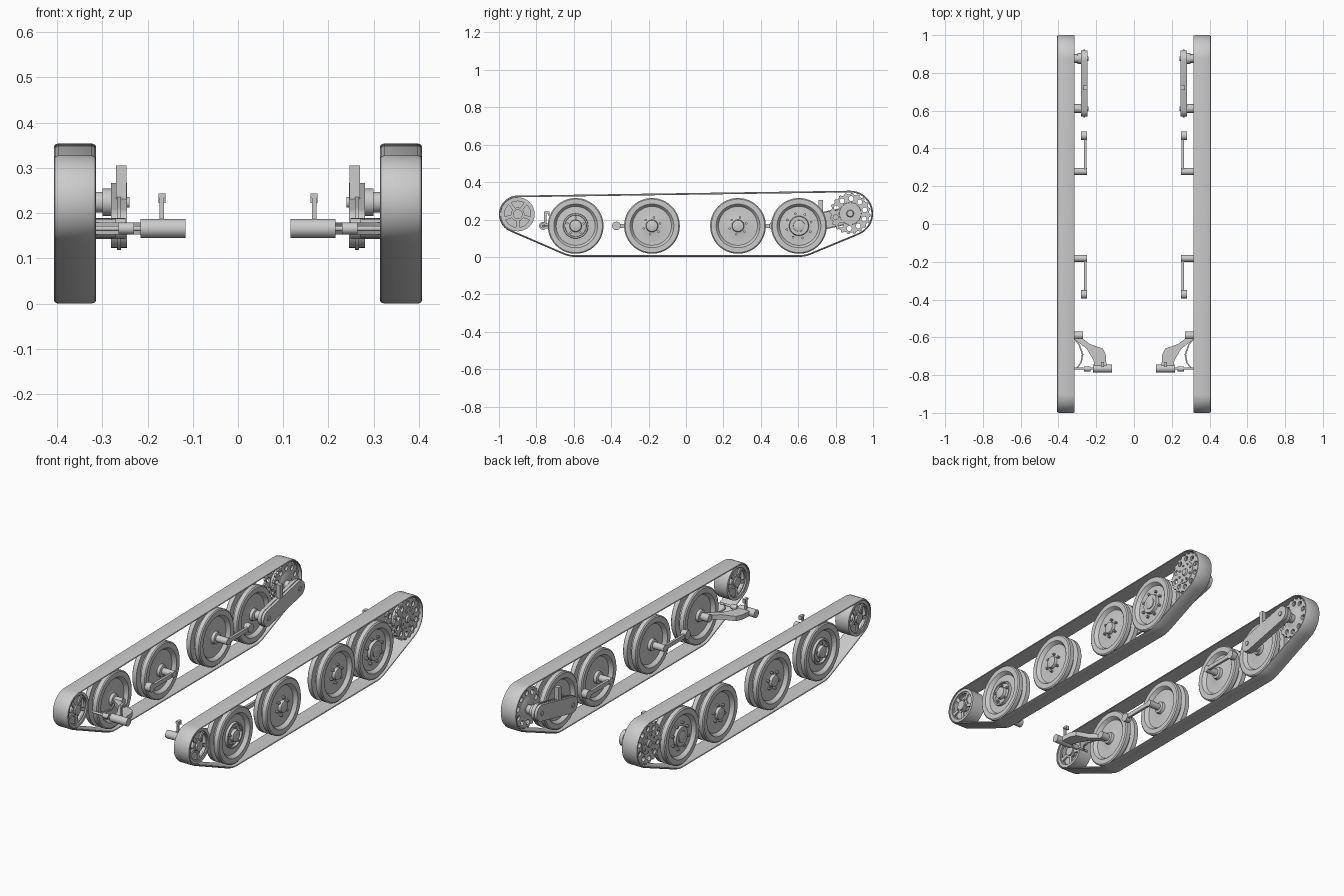
import bpy, bmesh
from math import pi, sin, cos, acos, atan2, hypot, radians
from mathutils import Matrix, Vector

cube = bpy.data.objects.get("Cube")
if cube:
    bpy.data.objects.remove(cube)

GREY = (0.6, 0.6, 0.6, 1)
metal = bpy.data.materials.new("plain grey metal")
metal.use_nodes = True
metal.diffuse_color = GREY
metal.node_tree.nodes["Principled BSDF"].inputs["Base Color"].default_value = GREY


def part(name, bm):
    """Turn a bmesh into a mirrored, smooth-shaded part."""
    bmesh.ops.remove_doubles(bm, verts=bm.verts, dist=0.00005)
    bmesh.ops.recalc_face_normals(bm, faces=bm.faces)
    mesh = bpy.data.meshes.new(name)
    bm.to_mesh(mesh)
    bm.free()
    mesh.materials.append(metal)
    ob = bpy.data.objects.new(name, mesh)
    bpy.context.collection.objects.link(ob)
    bpy.ops.object.select_all(action='DESELECT')
    ob.select_set(True)
    bpy.context.view_layer.objects.active = ob
    bpy.ops.object.shade_smooth_by_angle(angle=radians(32))
    ob.modifiers.new("other_side", 'MIRROR').use_mirror_merge = False
    return ob


def bridge(bm, rings, closed):
    """Skin a list of equally long closed rings."""
    rings = [[bm.verts.new(p) for p in ring] for ring in rings]
    for i in range(len(rings) if closed else len(rings) - 1):
        a, b = rings[i], rings[(i + 1) % len(rings)]
        for j in range(len(a)):
            k = (j + 1) % len(a)
            bm.faces.new((a[j], a[k], b[k], b[j]))


def lathe(bm, profile, y, z, sides=40):
    """Revolve (x, radius) points about an axis along x."""
    bridge(bm, [[(x, y + r * cos(2 * pi * i / sides), z + r * sin(2 * pi * i / sides))
                 for i in range(sides)] for x, r in profile], False)


def rod(bm, x0, x1, r, y, z, sides=20):
    lathe(bm, [(x0, 0), (x0, r), (x1, r), (x1, 0)], y, z, sides)


def bolts(bm, count, ring, r, x0, x1, y, z, turn=0.3):
    for i in range(count):
        a = turn + 2 * pi * i / count
        rod(bm, x0, x1, r, y + ring * cos(a), z + ring * sin(a), 8)


def box(bm, lo, hi):
    lo, hi = Vector(lo), Vector(hi)
    bmesh.ops.create_cube(bm, size=1, matrix=Matrix.Translation((lo + hi) / 2)
                          @ Matrix.Diagonal((*(hi - lo), 1)))


def circle(y, z, r, n=40):
    return [(y + r * cos(2 * pi * i / n), z + r * sin(2 * pi * i / n)) for i in range(n)]


def plate(bm, loops, d0, d1, along_x=True):
    """Extrude filled outlines; later loops inside the first become holes."""
    curve = bpy.data.curves.new("outline", 'CURVE')
    curve.dimensions = '2D'
    curve.fill_mode = 'BOTH'
    curve.extrude = (d1 - d0) / 2
    for loop in loops:
        s = curve.splines.new('POLY')
        s.points.add(len(loop) - 1)
        s.use_cyclic_u = True
        for p, (u, v) in zip(s.points, loop):
            p.co = (u, v, 0, 1)
    ob = bpy.data.objects.new("outline", curve)
    bpy.context.collection.objects.link(ob)
    dg = bpy.context.evaluated_depsgraph_get()
    mesh = bpy.data.meshes.new_from_object(ob.evaluated_get(dg))
    turn = Matrix(((0, 0, 1, 0), (1, 0, 0, 0), (0, 1, 0, 0), (0, 0, 0, 1))) if along_x else Matrix()
    shift = Vector((1, 0, 0) if along_x else (0, 0, 1)) * (d0 + d1) / 2
    mesh.transform(Matrix.Translation(shift) @ turn)
    bm.from_mesh(mesh)
    bpy.data.objects.remove(ob)
    bpy.data.meshes.remove(mesh)
    bpy.data.curves.remove(curve)


def belt_path(circles):
    """Points and outward angles of a belt wrapped round circles, anticlockwise."""
    n = len(circles)
    tangent = []
    for i in range(n):
        (y0, z0, r0), (y1, z1, r1) = circles[i], circles[(i + 1) % n]
        tangent.append(atan2(z1 - z0, y1 - y0) - acos((r0 - r1) / hypot(y1 - y0, z1 - z0)))
    path = []
    for i, (y, z, r) in enumerate(circles):
        start = tangent[i - 1]
        sweep = (tangent[i] - start) % (2 * pi)
        steps = max(4, int(sweep / 0.12))
        for k in range(steps + 1):
            a = start + sweep * k / steps
            path.append((y + r * cos(a), z + r * sin(a), a))
    return path


AXLE = 0.166
FRONT, SECOND, THIRD, REAR = -0.59, -0.182, 0.278, 0.604
IDLER = (-0.9, 0.228)
DRIVE = (0.878, 0.232)

# Track belt with softened edges
section = [(0.316, -0.009), (0.314, -0.007), (0.316, -0.003), (0.323, 0),
           (0.398, 0), (0.405, -0.003), (0.407, -0.007), (0.405, -0.009)]
bm = bmesh.new()
bridge(bm, [[(x, y + d * cos(a), z + d * sin(a)) for x, d in section]
            for y, z, a in belt_path([(*IDLER, 0.1), (FRONT, AXLE, 0.166),
                                      (REAR, AXLE, 0.166), (*DRIVE, 0.122)])], True)
part("track_belt", bm)

# Twin-rim road wheels, dished on both faces
half = [(0.046, 0), (0.046, 0.022), (0.043, 0.03), (0.028, 0.033), (0.022, 0.06),
        (0.022, 0.104), (0.026, 0.108), (0.038, 0.113), (0.041, 0.117),
        (0.041, 0.143), (0.036, 0.149), (0.013, 0.149), (0.011, 0.118)]
wheel_profile = [(0.361 + x, r) for x, r in half] + [(0.361 - x, r) for x, r in reversed(half)]
for name, y in (("front", FRONT), ("second", SECOND), ("third", THIRD), ("rear", REAR)):
    bm = bmesh.new()
    lathe(bm, wheel_profile, y, AXLE, 56)
    if name == "front":
        lathe(bm, [(0.38, 0.056), (0.396, 0.058), (0.396, 0.066), (0.38, 0.068)], y, AXLE)
        bolts(bm, 5, 0.045, 0.006, 0.38, 0.4, y, AXLE)
    elif name == "rear":
        lathe(bm, [(0.38, 0.054), (0.4, 0.05), (0.4, 0)], y, AXLE)
        bolts(bm, 8, 0.068, 0.007, 0.38, 0.396, y, AXLE)
    else:
        bolts(bm, 6, 0.046, 0.0065, 0.38, 0.4, y, AXLE)
    part(name + "_road_wheel", bm)

# Idler wheel: rim, web and spoked faces
bm = bmesh.new()
lathe(bm, [(0.322, 0.076), (0.322, 0.091), (0.4, 0.091), (0.4, 0.076), (0.322, 0.076)], *IDLER, 48)
rod(bm, 0.355, 0.367, 0.08, *IDLER, 40)
rod(bm, 0.322, 0.404, 0.026, *IDLER, 28)
windows = []
for i in range(5):
    mid = pi / 2 + 2 * pi * i / 5
    arc = [(r, mid + w * t / 3) for r, w, order in ((0.07, 0.5, 1), (0.036, 0.38, -1))
           for t in range(-3 * order, 4 * order, order)]
    windows.append([(IDLER[0] + r * cos(a), IDLER[1] + r * sin(a)) for r, a in arc])
for x in (0.33, 0.386):
    plate(bm, [circle(*IDLER, 0.08)] + windows, x, x + 0.008)
bolts(bm, 5, 0.032, 0.005, 0.386, 0.4, *IDLER, pi / 2 + pi / 5)
part("idler_wheel", bm)

# Drive sprocket: two pierced discs with teeth on a drum
teeth = [(DRIVE[0] + r * cos(a), DRIVE[1] + r * sin(a))
         for i in range(20) for r, f in ((0.102, 0), (0.102, 0.4), (0.11, 0.55), (0.11, 0.85))
         for a in [2 * pi * (i + f) / 20]]
holes = [circle(DRIVE[0] + 0.08 * cos(a), DRIVE[1] + 0.08 * sin(a), 0.0135, 16)
         for a in [2 * pi * (i + 0.4) / 10 for i in range(10)]]
bm = bmesh.new()
for x in (0.33, 0.38):
    plate(bm, [teeth] + holes, x, x + 0.012)
lathe(bm, [(0.325, 0), (0.325, 0.045), (0.335, 0.062), (0.385, 0.062),
           (0.395, 0.058), (0.395, 0.02), (0.403, 0.016), (0.403, 0)], *DRIVE)
bolts(bm, 8, 0.044, 0.006, 0.39, 0.4, *DRIVE)
part("drive_sprocket", bm)

# Sloping drive case with shafts and filler neck
ends = [(0.876, 0.224), (0.611, AXLE)]
slope = atan2(ends[0][1] - ends[1][1], ends[0][0] - ends[1][0])


def case_outline(r):
    return [(y + r * cos(a), z + r * sin(a)) for (y, z), turn in zip(ends, (-pi / 2, pi / 2))
            for a in [slope + turn + pi * i / 14 for i in range(15)]]


bm = bmesh.new()
plate(bm, [case_outline(0.043)], 0.245, 0.281)
plate(bm, [case_outline(0.047)], 0.259, 0.267)
for y, z in ends:
    rod(bm, 0.275, 0.33, 0.023, y, z)
    rod(bm, 0.24, 0.25, 0.012, y, z)
rod(bm, 0.28, 0.3, 0.03, *ends[0])
box(bm, (0.246, 0.709, 0.2), (0.27, 0.733, 0.305))
part("drive_case", bm)

# Trailing arms of the middle wheels
for name, y, way in (("second", SECOND, -1), ("third", THIRD, 1)):
    bm = bmesh.new()
    rod(bm, 0.25, 0.33, 0.018, y, AXLE)
    pivot = y + way * 0.19
    box(bm, (0.252, min(y, pivot), AXLE - 0.011), (0.265, max(y, pivot), AXLE + 0.011))
    rod(bm, 0.249, 0.28, 0.023, pivot, AXLE)
    part(name + "_swing_arm", bm)

# Front cranked arm and its pivot tube
bm = bmesh.new()
plate(bm, [[(0.325, -0.565), (0.3, -0.585), (0.235, -0.635), (0.165, -0.66), (0.15, -0.69),
            (0.145, -0.76), (0.205, -0.76), (0.215, -0.72), (0.25, -0.66), (0.325, -0.605)]],
      0.153, 0.179, False)
rod(bm, 0.116, 0.216, 0.021, -0.765, AXLE, 28)
rod(bm, 0.27, 0.33, 0.02, FRONT, AXLE)
part("front_cranked_arm", bm)

# Adjuster rod and bent stay beside the arm
bm = bmesh.new()
rod(bm, 0.21, 0.33, 0.006, -0.765, AXLE)
rod(bm, 0.23, 0.264, 0.013, -0.767, AXLE)
stay = [(0.32, -0.6), (0.29, -0.64), (0.272, -0.69), (0.28, -0.735), (0.3, -0.758), (0.325, -0.765)]
bridge(bm, [[(x + w, y, AXLE + h) for w, h in ((-0.004, -0.004), (0.004, -0.004),
             (0.004, 0.004), (-0.004, 0.004))] for x, y in stay], False)
part("front_adjuster", bm)

# Small hooked lever on the pivot tube
bm = bmesh.new()
box(bm, (0.164, -0.758, 0.18), (0.173, -0.746, 0.241))
box(bm, (0.16, -0.758, 0.233), (0.176, -0.73, 0.243))
box(bm, (0.16, -0.738, 0.222), (0.176, -0.73, 0.236))
part("hooked_lever", bm)
